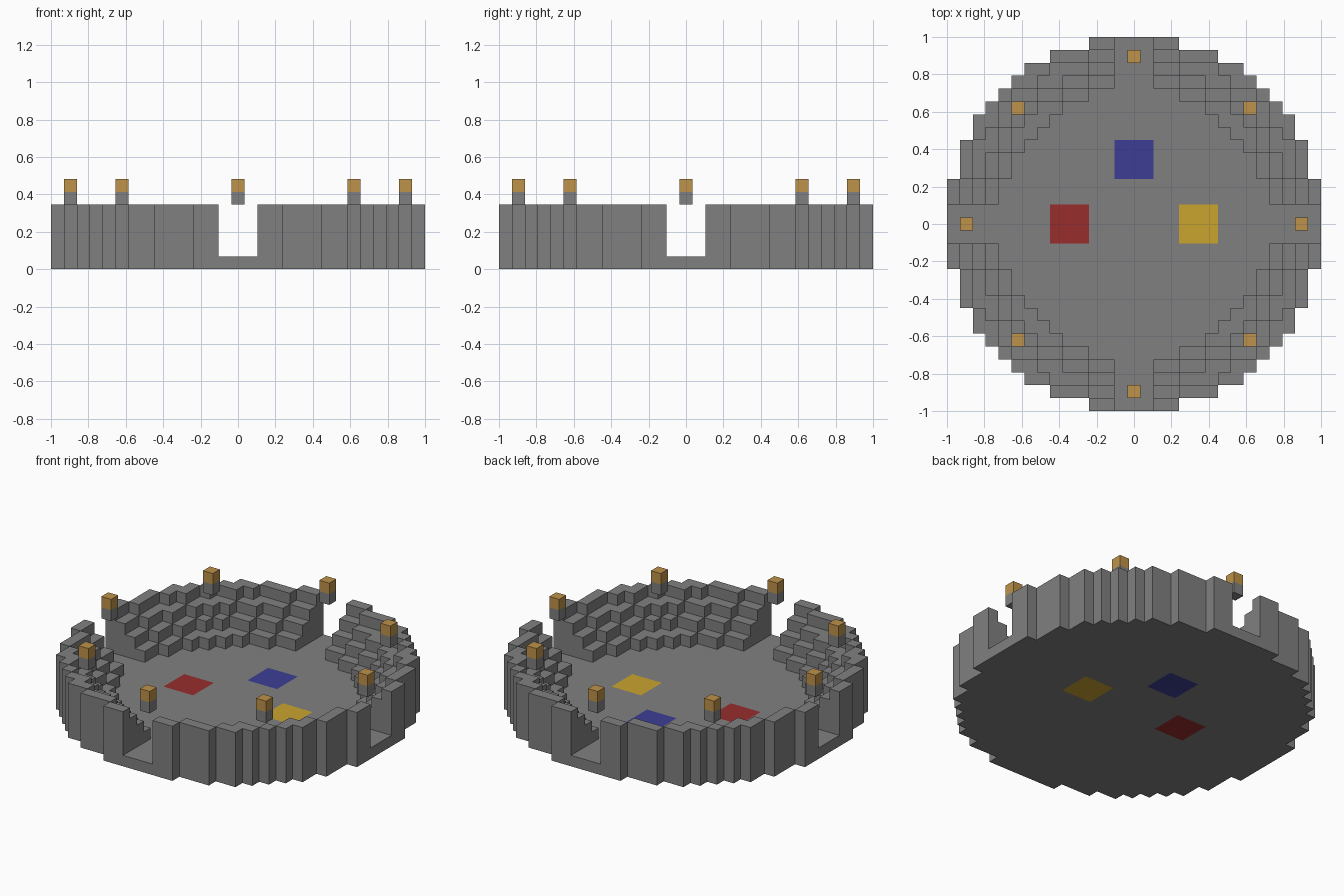
import bpy
import bmesh
import math
from mathutils import Matrix

if "Cube" in bpy.data.objects:
    bpy.data.objects.remove(bpy.data.objects["Cube"], do_unlink=True)

U = 2 / 29               # size of one block
RADIUS = 14.5            # outer radius in blocks
TIERS = (10.5, 11.5, 12.5, 13.5)   # inner radius of each seating tier
GATE = 1                 # half width of the four gateways


def material(name, r, g, b):
    linear = [((c / 255 + 0.055) / 1.055) ** 2.4 for c in (r, g, b)] + [1]
    mat = bpy.data.materials.new(name)
    mat.use_nodes = True
    mat.diffuse_color = linear
    mat.node_tree.nodes["Principled BSDF"].inputs["Base Color"].default_value = linear
    return mat


def add_object(name, bm, mat):
    mesh = bpy.data.meshes.new(name)
    bm.to_mesh(mesh)
    bm.free()
    mesh.materials.append(mat)
    obj = bpy.data.objects.new(name, mesh)
    bpy.context.collection.objects.link(obj)
    return obj


def block(name, x, y, z, width, mat):
    """Box one block high, centred on block column x, y with its base at layer z."""
    bm = bmesh.new()
    bmesh.ops.create_cube(bm, size=U, matrix=Matrix.Translation((x * U, y * U, (z + 0.5) * U))
                          @ Matrix.Diagonal((width, width, 1, 1)))
    return add_object(name, bm, mat)


stone = material("grey stone", 128, 128, 128)
amber = material("amber lantern", 190, 146, 74)
tiles = {
    "red_tile": (-5, 0, material("red", 152, 45, 45)),
    "yellow_tile": (5, 0, material("yellow", 203, 165, 48)),
    "blue_tile": (0, 5, material("blue", 61, 61, 149)),
}


def height(x, y):
    """Number of blocks stacked in a column of the arena."""
    r = math.hypot(x, y)
    if r > RADIUS:
        return 0
    if min(abs(x), abs(y)) <= GATE:
        return 1
    return 1 + sum(r > t for t in TIERS)


def is_tile(x, y):
    return any(max(abs(x - tx), abs(y - ty)) <= 1 for tx, ty, _ in tiles.values())


# Arena body: round floor, stepped seating and four gateways in one skin
bm = bmesh.new()


def quad(*corners):
    bm.faces.new([bm.verts.new([c * U for c in co]) for co in corners])


h = 0.5
span = range(-14, 15)
for x in span:
    for y in span:
        top = height(x, y)
        if not top or is_tile(x, y):
            continue
        ring = [(x - h, y - h), (x + h, y - h), (x + h, y + h), (x - h, y + h)]
        quad(*[(*p, top) for p in ring])
        quad(*[(*p, 0) for p in reversed(ring)])
        for i, (dx, dy) in enumerate([(0, -1), (1, 0), (0, 1), (-1, 0)]):
            a, b = ring[i], ring[(i + 1) % 4]
            for z in range(height(x + dx, y + dy), top):
                quad((*a, z), (*b, z), (*b, z + 1), (*a, z + 1))
bmesh.ops.remove_doubles(bm, verts=bm.verts, dist=U / 100)
bmesh.ops.dissolve_limit(bm, angle_limit=math.radians(1), verts=bm.verts, edges=bm.edges)
add_object("arena_body", bm, stone)

# Coloured floor tiles, let through the full floor thickness
for name, (x, y, mat) in tiles.items():
    block(name, x, y, 0, 3, mat)

# Lanterns hovering over the gateways and the diagonals
spots = [(13, 0), (9, 9), (0, 13), (-9, 9), (-13, 0), (-9, -9), (0, -13), (9, -9)]
for i, (x, y) in enumerate(spots, 1):
    block(f"lantern_base_{i}", x, y, 5, 1, stone)
    block(f"lantern_light_{i}", x, y, 6, 1, amber)
